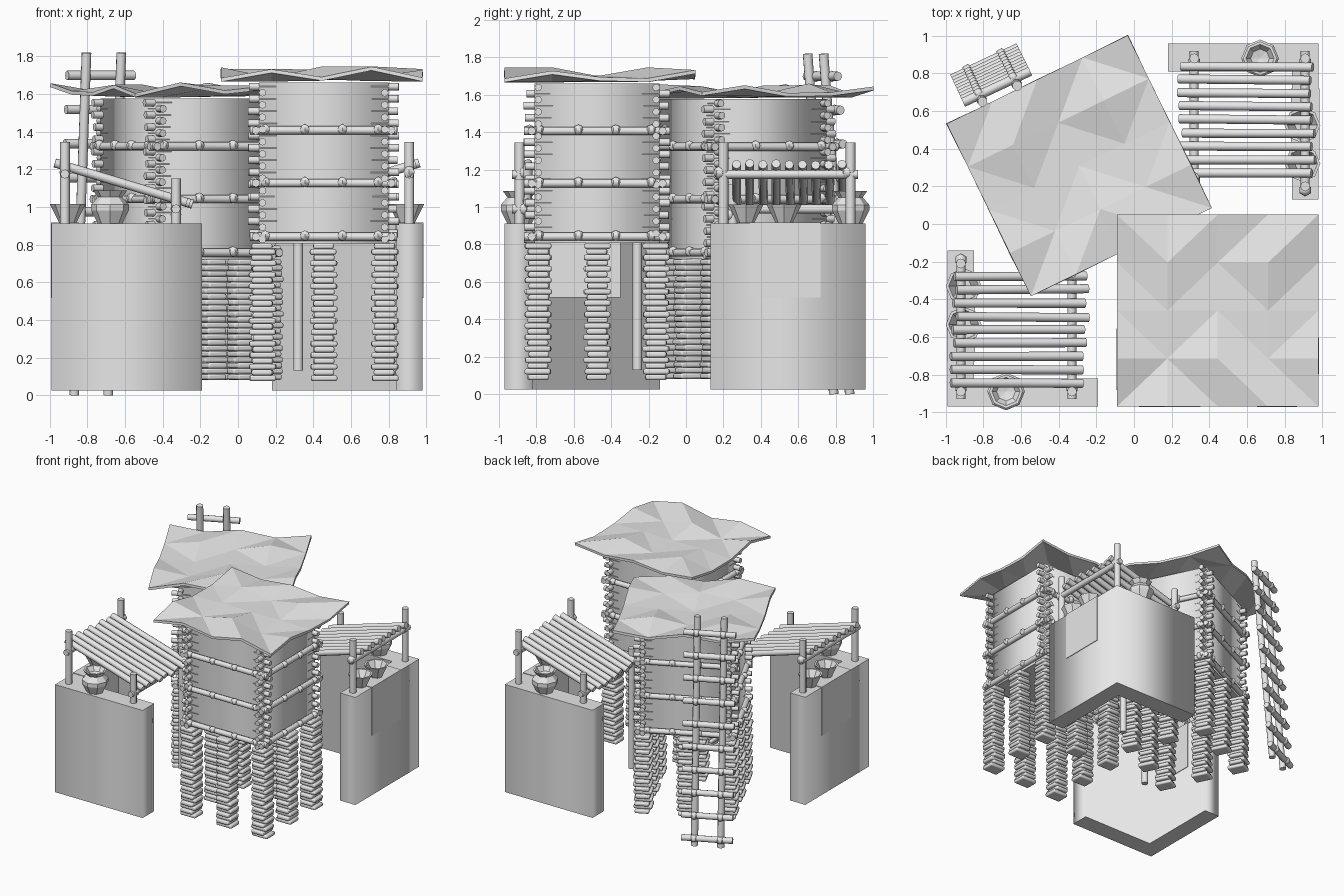
import bpy, bmesh, math, random
from mathutils import Matrix, Vector

cube = bpy.data.objects.get("Cube")
if cube:
    bpy.data.objects.remove(cube)
random.seed(4)

grey = bpy.data.materials.new("plain grey")
grey.use_nodes = True
grey.diffuse_color = (0.8, 0.8, 0.8, 1)
grey.node_tree.nodes["Principled BSDF"].inputs["Base Color"].default_value = (0.8, 0.8, 0.8, 1)


def finish(name, bm, place, smooth="angle"):
    """Turn a bmesh into a placed object with flat, angle or upright smoothing."""
    bmesh.ops.recalc_face_normals(bm, faces=bm.faces)
    for f in bm.faces:
        f.smooth = smooth != "flat"
    for e in bm.edges:
        if smooth == "angle":
            e.smooth = e.calc_face_angle(0) < math.radians(50)
        elif smooth == "upright":
            e.smooth = abs(e.verts[0].co.z - e.verts[1].co.z) > 0.01
    mesh = bpy.data.meshes.new(name)
    bm.to_mesh(mesh)
    bm.free()
    mesh.materials.append(grey)
    ob = bpy.data.objects.new(name, mesh)
    ob.matrix_world = place
    bpy.context.collection.objects.link(ob)
    return ob


def log(bm, a, b, r, sides=8):
    a, b = Vector(a), Vector(b)
    turn = (b - a).to_track_quat("Z", "Y").to_matrix().to_4x4()
    bmesh.ops.create_cone(bm, cap_ends=True, segments=sides, radius1=r, radius2=r,
                          depth=(b - a).length, matrix=Matrix.Translation((a + b) / 2) @ turn)


def knob(bm, p, r=0.028):
    bmesh.ops.create_uvsphere(bm, u_segments=6, v_segments=4, radius=r,
                              matrix=Matrix.Translation(p))


def block(bm, centre, size):
    bmesh.ops.create_cube(bm, size=1, matrix=Matrix.Translation(centre)
                          @ Matrix.Diagonal((*size, 1)))


def prism(bm, outline, z0, z1):
    face = bm.faces.new([bm.verts.new((x, y, z0)) for x, y in outline])
    top = bmesh.ops.extrude_face_region(bm, geom=[face])["geom"]
    verts = [v for v in top if isinstance(v, bmesh.types.BMVert)]
    bmesh.ops.translate(bm, verts=verts, vec=(0, 0, z1 - z0))


def lathe(bm, profile, centre, sides=8):
    ring = [bm.verts.new((r, 0, z)) for r, z in profile]
    edges = [bm.edges.new(pair) for pair in zip(ring, ring[1:])]
    made = bmesh.ops.spin(bm, geom=ring + edges, axis=(0, 0, 1), cent=(0, 0, 0),
                          steps=sides, angle=math.tau)
    verts = set(ring) | {v for f in bm.faces for v in f.verts if not v.tag}
    bmesh.ops.remove_doubles(bm, verts=[v for v in verts if v.is_valid], dist=0.0005)
    for v in bm.verts:
        if not v.tag:
            v.co += Vector(centre)
            v.tag = True


def hut(name, place, layers):
    """Raised hut; local z = 0 is the wall base."""
    hx, hy = 0.325, 0.315
    corners = [(-hx, -hy), (hx, -hy), (hx, hy), (-hx, hy)]

    bm = bmesh.new()
    prism(bm, [(x * 1.06, y * 1.06) for x, y in corners], 0, 0.855)
    finish(name + "_walls", bm, place, "upright")

    # Stilts of crossed short timbers
    bm = bmesh.new()
    step = 0.0305
    for x in (-hx, 0, hx):
        for y in (-hy, 0, hy):
            if x == 0 and y == 0:
                continue
            for i in range(layers):
                size = (0.14, 0.11) if i % 2 else (0.11, 0.14)
                jx, jy = random.uniform(-.004, .004), random.uniform(-.004, .004)
                block(bm, (x + jx, y + jy, -step * (i + 0.5)), (*size, step))
    ob = finish(name + "_stilts", bm, place)
    bevel = ob.modifiers.new("rounded", "BEVEL")
    bevel.width, bevel.segments = 0.01, 2

    # Corner joints of crossing log ends
    bm = bmesh.new()
    for x, y in corners:
        for i in range(26):
            z = 0.02 + i * 0.0325
            half = 0.07 + random.uniform(-.008, .008)
            d = Vector((half, 0, 0)) if i % 2 else Vector((0, half, 0))
            c = Vector((x, y, z))
            log(bm, c - d, c + d, 0.02)
    finish(name + "_corner_joints", bm, place)

    # Rails with knobs around all four walls
    bm = bmesh.new()
    for z in (0.035, 0.32, 0.6):
        for s in (-1, 1):
            y, x = s * (hy + 0.035), s * (hx + 0.035)
            log(bm, (-0.39, y, z), (0.39, y, z), 0.022)
            log(bm, (x, -0.39, z), (x, 0.39, z), 0.022)
            for t in (-0.31, -0.1, 0.1, 0.29):
                knob(bm, (t, y + s * 0.012, z + 0.006))
                knob(bm, (x + s * 0.012, t, z + 0.006))
    finish(name + "_rails", bm, place)

    # Rippled roof sheet
    bm = bmesh.new()
    bmesh.ops.create_grid(bm, x_segments=4, y_segments=4, size=0.5)
    for v in bm.verts:
        i, j = round((v.co.x + 0.5) * 4), round((v.co.y + 0.5) * 4)
        ripple = 0.03 if (j + i % 2) % 3 == 1 else -0.012
        v.co = Vector((v.co.x * 1.07 - 0.01, v.co.y * 1.02 + 0.015,
                       0.9 + ripple + random.uniform(-.01, .01)))
    bmesh.ops.triangulate(bm, faces=bm.faces)
    ob = finish(name + "_roof", bm, place, "flat")
    solid = ob.modifiers.new("thickness", "SOLIDIFY")
    solid.thickness, solid.offset = 0.02, -1


turn = Matrix.Rotation(math.radians(26), 4, "Z")
hut("front_hut", Matrix.Translation((0.455, -0.475, 0.807)), 24)
hut("back_hut", Matrix.Translation((-0.275, 0.3, 0.722)) @ turn, 21)

# Ladder leaning on the back hut
bm = bmesh.new()
feet = [Vector((-0.87, 0.79, 0)), Vector((-0.69, 0.875, 0))]
tips = [Vector((-0.805, 0.65, 1.82)), Vector((-0.62, 0.735, 1.82))]
for a, b in zip(feet, tips):
    log(bm, a, b, 0.027)
across = (feet[1] - feet[0]).normalized()
out = Vector((-across.y, across.x, 0)) * 0.03
for i in range(10):
    t = (0.07 + 0.181 * i) / 1.82
    a, b = (f.lerp(p, t) + out for f, p in zip(feet, tips))
    log(bm, a - across * 0.095, b + across * 0.095, 0.025)
    knob(bm, a + out * 0.3, 0.03)
    knob(bm, b + out * 0.3, 0.03)
finish("ladder", bm, Matrix.Identity(4))


def stall(name, place):
    """Corner stall with counter, sloped log awning and pots."""
    bm = bmesh.new()
    prism(bm, [(-0.99, -0.97), (-0.19, -0.97), (-0.19, -0.82),
               (-0.85, -0.82), (-0.85, -0.14), (-0.99, -0.14)], 0.025, 0.912)
    finish(name + "_counter", bm, place, "upright")

    # Cloth draped over the side counter
    bm = bmesh.new()
    for x in (-0.992, -0.848):
        block(bm, (x, -0.54, 0.717), (0.006, 0.38, 0.4))
    block(bm, (-0.92, -0.54, 0.914), (0.15, 0.38, 0.006))
    finish(name + "_cloth", bm, place, "flat")

    bm = bmesh.new()
    for x, y, z0, z1 in ((-0.92, -0.89, 0.9, 1.345), (-0.92, -0.21, 0.9, 1.345),
                         (-0.33, -0.89, 0.9, 1.15), (-0.33, -0.26, 0.13, 1.12)):
        log(bm, (x, y, z0), (x, y, z1), 0.026)
        knob(bm, (x, y + 0.02, z1 - 0.16), 0.034)
    log(bm, (-0.92, -0.93, 1.175), (-0.92, -0.17, 1.175), 0.024)
    log(bm, (-0.33, -0.93, 0.99), (-0.33, -0.25, 0.99), 0.024)
    finish(name + "_frame", bm, place)

    bm = bmesh.new()
    for i in range(9):
        y = -0.28 - i * 0.0705
        s = random.uniform(-.02, .02)
        log(bm, (-0.96 + s, y, 1.23 - s * 0.3),
            (-0.26 + s, y + random.uniform(-.008, .008), 1.02 - s * 0.3), 0.024)
    finish(name + "_awning_logs", bm, place)

    # Jar and two bowls
    bm = bmesh.new()
    lathe(bm, [(0, 0.0), (0.065, 0.0), (0.1, 0.07), (0.1, 0.1), (0.065, 0.14),
               (0.09, 0.175), (0.075, 0.175), (0.05, 0.14), (0, 0.13)],
          (-0.68, -0.89, 0.912))
    for y in (-0.33, -0.535):
        lathe(bm, [(0, 0.0), (0.045, 0.0), (0.095, 0.1), (0.08, 0.1), (0.04, 0.03),
                   (0, 0.03)], (-0.905, y, 0.915))
    finish(name + "_pots", bm, place, "flat")


stall("front_stall", Matrix.Identity(4))
stall("back_stall", Matrix.Translation((-0.01, -0.01, 0)) @ Matrix.Rotation(math.pi, 4, "Z"))
